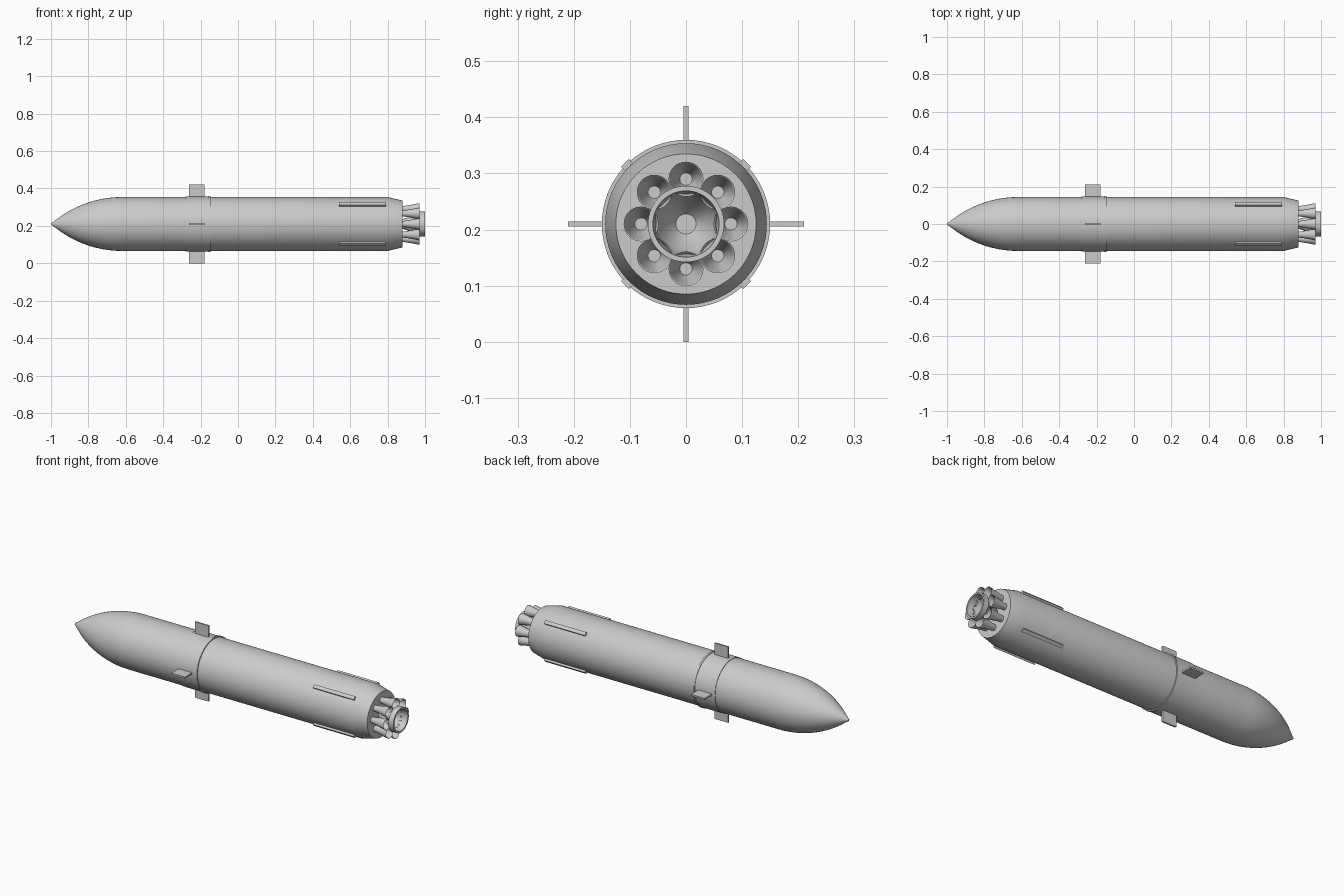
import bpy, bmesh, math
from mathutils import Matrix, Vector

cube = bpy.data.objects.get("Cube")
if cube:
    bpy.data.objects.remove(cube, do_unlink=True)

AXIS_Z = 0.21
BODY_R = 0.144

grey = bpy.data.materials.new("light grey")
grey.use_nodes = True
grey.diffuse_color = (0.6, 0.6, 0.6, 1)
grey.node_tree.nodes["Principled BSDF"].inputs["Base Color"].default_value = (0.6, 0.6, 0.6, 1)


def finish(name, bm, smooth=True):
    bmesh.ops.recalc_face_normals(bm, faces=bm.faces)
    mesh = bpy.data.meshes.new(name)
    bm.to_mesh(mesh)
    bm.free()
    mesh.materials.append(grey)
    obj = bpy.data.objects.new(name, mesh)
    bpy.context.collection.objects.link(obj)
    if smooth:
        bpy.ops.object.select_all(action="DESELECT")
        obj.select_set(True)
        bpy.context.view_layer.objects.active = obj
        bpy.ops.object.shade_smooth_by_angle(angle=math.radians(25))
    return obj


def lathe(name, profile, y=0, z=0, sides=64):
    """Spin (x, radius) points round a line parallel to the rocket axis."""
    bm = bmesh.new()
    verts = [bm.verts.new((x, 0, r)) for x, r in profile]
    edges = [bm.edges.new(pair) for pair in zip(verts, verts[1:])]
    bmesh.ops.spin(bm, geom=verts + edges, axis=(1, 0, 0), cent=(0, 0, 0),
                   angle=math.tau, steps=sides, use_duplicate=False)
    bmesh.ops.remove_doubles(bm, verts=bm.verts, dist=0.0002)
    bmesh.ops.translate(bm, verts=bm.verts, vec=(0, y, z + AXIS_Z))
    return finish(name, bm)


def radial_plate(name, x0, x1, r0, r1, width, angle):
    """Box standing out from the hull at an angle round the axis."""
    bm = bmesh.new()
    bmesh.ops.create_cube(bm, size=1)
    bmesh.ops.scale(bm, verts=bm.verts, vec=(x1 - x0, width, r1 - r0))
    bmesh.ops.translate(bm, verts=bm.verts, vec=((x0 + x1) / 2, 0, (r0 + r1) / 2))
    bmesh.ops.transform(bm, verts=bm.verts,
                        matrix=Matrix.Translation(Vector((0, 0, AXIS_Z))) @ Matrix.Rotation(angle, 4, "X"))
    return finish(name, bm, smooth=False)


# Hull: curved nose, straight tank, tapered tail with flat base
NOSE = 0.38
rho = (BODY_R ** 2 + NOSE ** 2) / (2 * BODY_R)
hull = [(-1, 0), (-0.998, 0.005)]
for i in range(1, 17):
    d = NOSE * (1 - i / 16)
    hull.append((-1 + NOSE - d, math.sqrt(rho ** 2 - d ** 2) - rho + BODY_R))
hull += [(0.8, BODY_R), (0.88, 0.125), (0.88, 0)]
lathe("hull", hull)

# Interstage collar and its thin rim
lathe("collar", [(-0.28, 0.14), (-0.28, 0.147), (-0.155, 0.147), (-0.155, 0.14)])
lathe("collar_rim", [(-0.157, 0.14), (-0.157, 0.15), (-0.147, 0.15), (-0.147, 0.14)])

# Four steering fins and four tail rails
for i in range(4):
    a = i * math.pi / 2
    radial_plate(f"steering_fin_{i + 1}", -0.262, -0.178, 0.13, 0.21, 0.009, a)
    radial_plate(f"tail_rail_{i + 1}", 0.54, 0.79, 0.135, 0.154, 0.019, a + math.pi / 4)

# Ring of eight small open nozzles
small = [(0.87, 0.015), (0.9, 0.018), (0.97, 0.031), (0.968, 0.029), (0.9, 0.011), (0.9, 0)]
for i in range(8):
    a = i * math.pi / 4
    lathe(f"outer_nozzle_{i + 1}", small, 0.08 * math.sin(a), 0.08 * math.cos(a), 32)

# Central nozzle with a cylindrical lip
lathe("main_nozzle", [(0.87, 0.022), (0.9, 0.032), (0.94, 0.053), (0.97, 0.06), (0.97, 0.068),
                      (1, 0.068), (1, 0.059), (0.97, 0.057), (0.94, 0.049), (0.9, 0.026),
                      (0.89, 0.018), (0.89, 0)])
